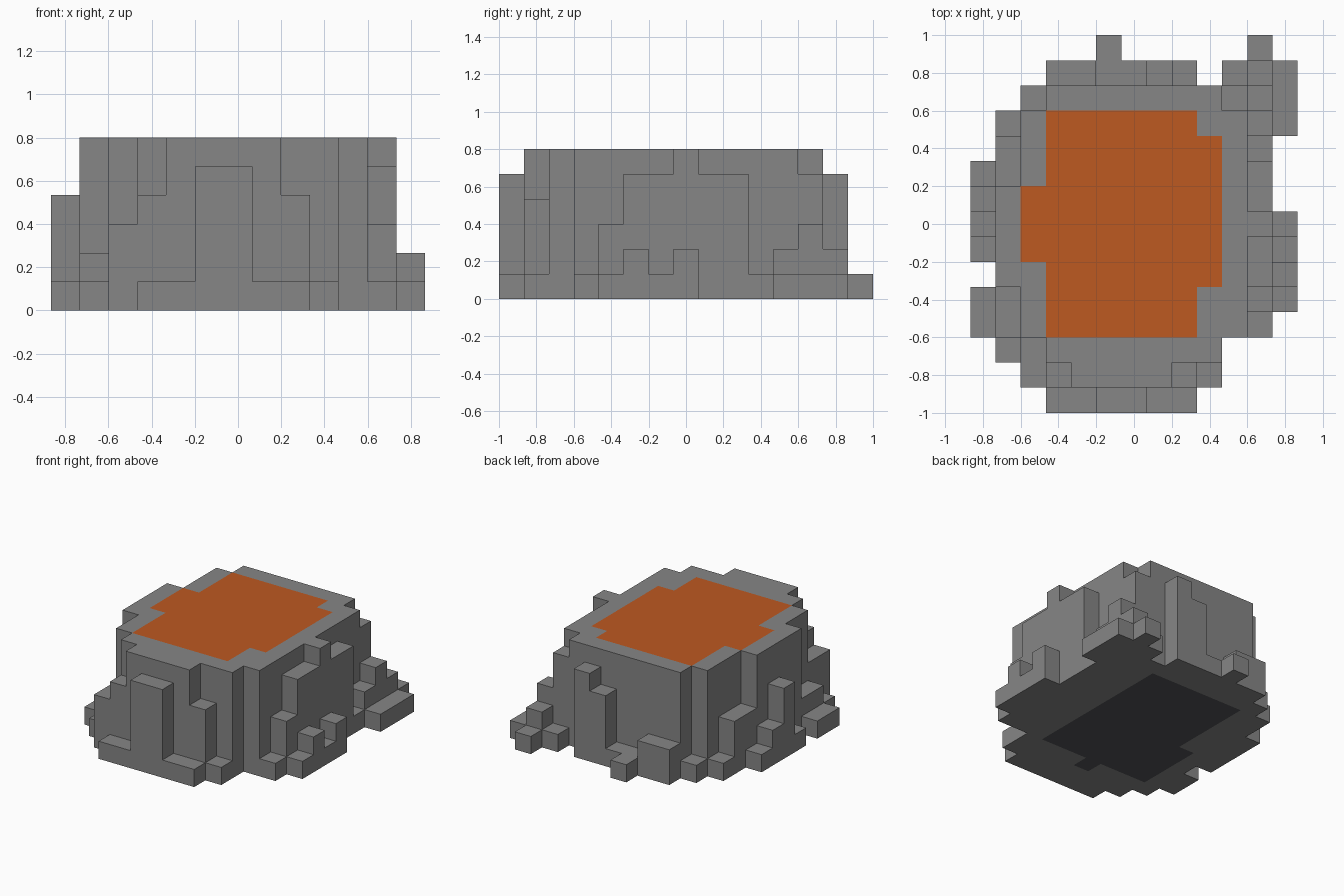
import bpy
import bmesh

cube = bpy.data.objects.get("Cube")
if cube:
    bpy.data.objects.remove(cube, do_unlink=True)

NX, NY = 13, 15
CELL = 2 / NY


def flat_material(name, color):
    mat = bpy.data.materials.new(name)
    mat.use_nodes = True
    mat.diffuse_color = (*color, 1)
    bsdf = mat.node_tree.nodes["Principled BSDF"]
    bsdf.inputs["Base Color"].default_value = (*color, 1)
    bsdf.inputs["Roughness"].default_value = 0.9
    return mat


heights = {}


def block(columns, rows, height):
    """Raise a rectangle of grid cells; both ranges are inclusive."""
    for i in range(columns[0], columns[-1] + 1):
        for j in range(rows[0], rows[-1] + 1):
            heights[i, j] = height


def area(*rects):
    """Set of grid cells covered by several rectangles."""
    return {(i, j) for c, r in rects
            for i in range(c[0], c[-1] + 1) for j in range(r[0], r[-1] + 1)}


# Full-height core of the crater
block([2, 10], [3, 11], 6)
block([3, 9], [2], 6)
block([4, 7], [1], 6)
block([3, 9], [12], 6)
block([1], [5, 8], 6)
block([11], [7], 6)

# Front ledges
block([3, 8], [0], 1)
block([5, 6], [0], 5)
block([2], [1, 2], 3)
block([3], [1], 4)
block([8], [1], 4)
block([9], [1], 1)

# Ledges on the +x side
block([11], [3], 1)
block([11], [4], 3)
block([11], [5, 6], 5)
block([11], [8, 9], 5)
block([11], [10], 1)
block([12], [4, 7], 1)
block([12], [5], 2)
block([12], [7], 2)

# Stepped spur at the back corner
block([10], [12], 5)
block([10], [13], 1)
block([11], [11, 13], 2)
block([11], [12], 3)
block([11], [14], 1)
block([12], [11, 13], 1)

# Back ledges
block([3, 4], [13], 2)
block([5, 6], [13], 1)
block([7], [13], 4)
block([8], [13], 5)
block([5], [14], 1)
block([2], [12], 1)

# Ledges on the -x side
block([1], [9, 10], 3)
block([1], [11], 1)
block([1], [3, 4], 2)
block([1], [2], 1)
block([0], [3, 4], 1)
block([0], [6, 9], 1)
block([0], [8], 2)
block([0], [7], 4)

# Painted areas: lava pool on top, dark patch underneath
lava = area(([3, 8], [3, 11]), ([9], [5, 10]), ([2], [6, 8]))
patch = area(([3, 8], [3, 11]), ([2], [3, 6]), ([5], [2]))

bm = bmesh.new()


def quad(corners, material=0):
    verts = [bm.verts.new(((x - NX / 2) * CELL, (y - NY / 2) * CELL, z * CELL))
             for x, y, z in corners]
    bm.faces.new(verts).material_index = material


for (i, j), h in heights.items():
    ring = [(i, j), (i + 1, j), (i + 1, j + 1), (i, j + 1)]
    quad([(x, y, h) for x, y in ring], 1 if (i, j) in lava else 0)
    quad([(x, y, 0) for x, y in reversed(ring)], 2 if (i, j) in patch else 0)
    # Walls only where the neighbouring column is lower
    for side, (dx, dy) in enumerate([(0, -1), (1, 0), (0, 1), (-1, 0)]):
        a, b = ring[side], ring[(side + 1) % 4]
        for z in range(heights.get((i + dx, j + dy), 0), h):
            quad([(*a, z), (*b, z), (*b, z + 1), (*a, z + 1)])

bmesh.ops.remove_doubles(bm, verts=bm.verts, dist=CELL / 100)
mesh = bpy.data.meshes.new("crater_rock")
bm.to_mesh(mesh)
bm.free()

mesh.materials.append(flat_material("grey rock", (0.24, 0.24, 0.24)))
mesh.materials.append(flat_material("orange lava", (0.51, 0.10, 0.015)))
mesh.materials.append(flat_material("dark stone", (0.085, 0.088, 0.095)))

crater = bpy.data.objects.new("crater_rock", mesh)
bpy.context.scene.collection.objects.link(crater)
